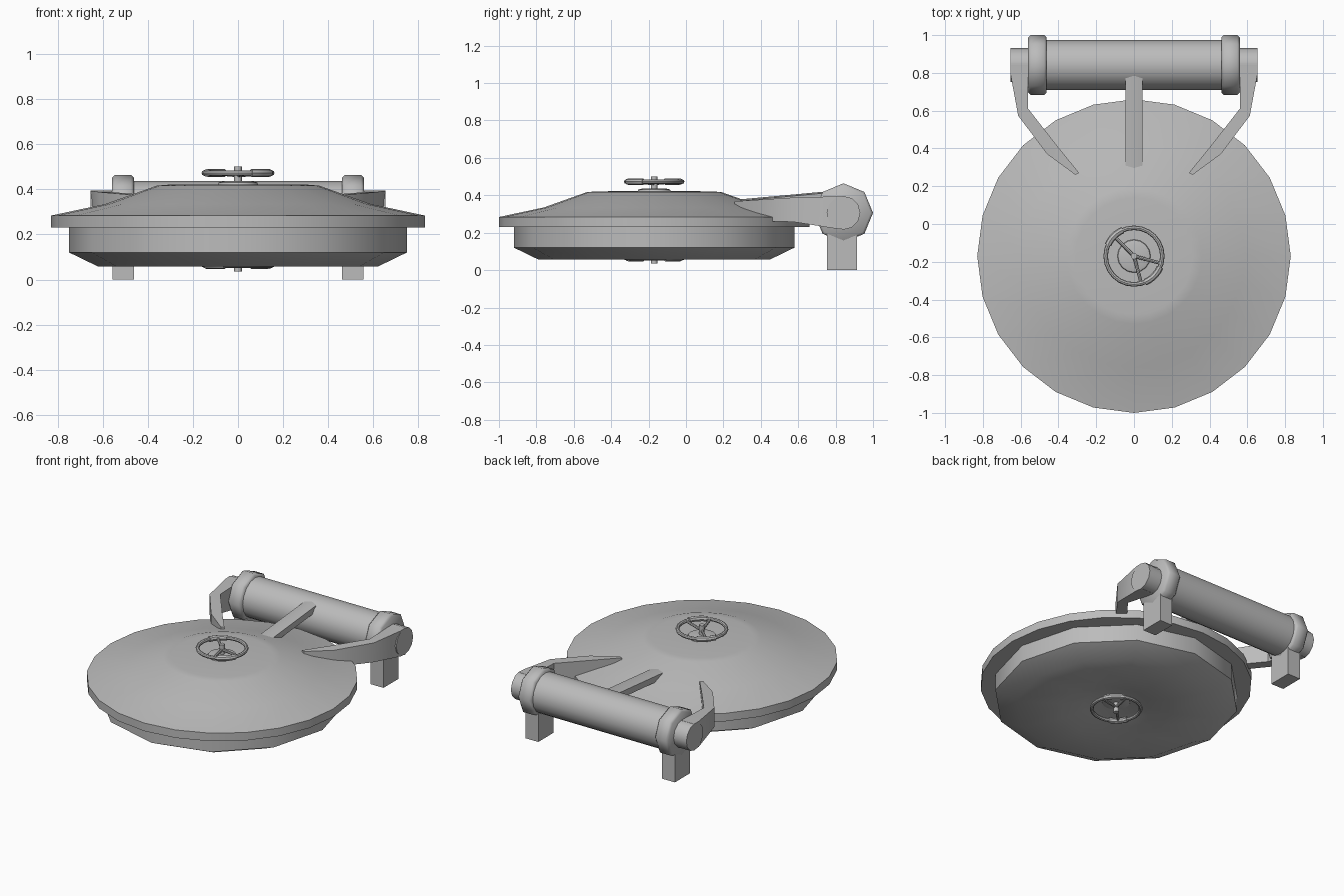
import bpy, bmesh, math
from mathutils import Matrix, Vector

cube = bpy.data.objects.get("Cube")
if cube:
    bpy.data.objects.remove(cube, do_unlink=True)

steel = bpy.data.materials.new("grey_steel")
steel.use_nodes = True
steel.diffuse_color = (0.5, 0.5, 0.5, 1)
steel.node_tree.nodes["Principled BSDF"].inputs["Base Color"].default_value = (0.5, 0.5, 0.5, 1)

HATCH = Vector((0, -0.17, 0))   # centre of the lid
HINGE = Vector((0, 0.842, 0.306))  # centre of the hinge barrel
TO_X = Matrix.Rotation(math.pi / 2, 4, "Y")


def finish(name, bm, matrix=Matrix(), angle=40):
    bm.transform(matrix)
    bmesh.ops.recalc_face_normals(bm, faces=bm.faces)
    mesh = bpy.data.meshes.new(name)
    bm.to_mesh(mesh)
    bm.free()
    mesh.materials.append(steel)
    obj = bpy.data.objects.new(name, mesh)
    bpy.context.collection.objects.link(obj)
    bpy.ops.object.select_all(action="DESELECT")
    obj.select_set(True)
    bpy.context.view_layer.objects.active = obj
    bpy.ops.object.shade_smooth_by_angle(angle=math.radians(angle))
    return obj


def loft(name, sections, matrix=Matrix(), angle=40):
    """Skin matching closed loops and cap both ends."""
    bm = bmesh.new()
    loops = [[bm.verts.new(p) for p in s] for s in sections]
    n = len(loops[0])
    for a, b in zip(loops, loops[1:]):
        for i in range(n):
            j = (i + 1) % n
            bm.faces.new((a[i], a[j], b[j], b[i]))
    bm.faces.new(loops[0])
    bm.faces.new(loops[-1])
    return finish(name, bm, matrix, angle)


def lathe(name, profile, sides, matrix=Matrix(), angle=40):
    """Turn (radius, height) pairs around z."""
    turns = [2 * math.pi * i / sides for i in range(sides)]
    rings = [[(r * math.cos(t), r * math.sin(t), z) for t in turns] for r, z in profile]
    return loft(name, rings, matrix, angle)


def box(name, size, centre):
    bm = bmesh.new()
    bmesh.ops.create_cube(bm, size=1)
    return finish(name, bm, Matrix.Translation(centre) @ Matrix.Diagonal((*size, 1)))


def rod(name, start, end, radius, matrix):
    start, end = Vector(start), Vector(end)
    way = end - start
    place = Matrix.Translation(start) @ way.to_track_quat("Z", "Y").to_matrix().to_4x4()
    return lathe(name, [(radius, 0), (radius, way.length)], 8, matrix @ place)


def tube_ring(name, major, minor, start, sweep, steps, matrix):
    """Bent round bar around z; a full sweep makes a ring."""
    sections = []
    for i in range(steps + 1):
        t = start + sweep * i / steps
        sections.append([((major + minor * math.cos(a)) * math.cos(t),
                          (major + minor * math.cos(a)) * math.sin(t),
                          minor * math.sin(a))
                         for a in (math.pi * k / 4 for k in range(8))])
    return loft(name, sections, matrix)


def hand_wheel(side, matrix):
    """Wheel with its rim centre at the local origin, shaft along z."""
    tube_ring(side + "_wheel_rim", 0.15, 0.012, 0, 2 * math.pi, 24, matrix)
    for label, deg in (("rear", 135), ("front", -45)):
        tube_ring(f"{side}_wheel_grip_{label}", 0.15, 0.018,
                  math.radians(deg - 22), math.radians(44), 5, matrix)
    for i, deg in enumerate((135, -15, -75)):
        t = math.radians(deg)
        rod(f"{side}_wheel_spoke_{i + 1}", (0, 0, -0.01),
            (0.15 * math.cos(t), 0.15 * math.sin(t), 0), 0.009, matrix)
    lathe(side + "_wheel_shaft", [(0.017, -0.07), (0.017, 0.028)], 12, matrix)
    lathe(side + "_wheel_base", [(0.09, -0.055), (0.085, -0.042), (0.06, -0.036)], 16, matrix)


# Lid: domed cover with a wide rim
lathe("lid_cover", [(0.7, 0.23), (0.83, 0.23), (0.83, 0.284), (0.59, 0.335),
                    (0.36, 0.417), (0.31, 0.421), (0.1, 0.423)],
      24, Matrix.Translation(HATCH))

# Plug under the lid, with a dished underside
lathe("lid_plug", [(0.75, 0.24), (0.75, 0.12), (0.62, 0.057), (0.34, 0.062),
                   (0.2, 0.09), (0.1, 0.108)],
      12, Matrix.Translation(HATCH), 50)

# Hand wheels above and below
hand_wheel("top", Matrix.Translation(HATCH + Vector((0, 0, 0.473))))
hand_wheel("bottom", Matrix.Translation(HATCH + Vector((0, 0, 0.064)))
           @ Matrix.Rotation(math.pi, 4, "X"))

# Hinge barrel
barrel = Matrix.Translation(HINGE) @ TO_X
lathe("hinge_barrel", [(0.132, -0.47), (0.132, 0.47)], 16, barrel)

# Middle strap from barrel to lid, with a raised ridge
strap = []
for y, low, high in ((0.285, 0.33, 0.378), (0.8, 0.375, 0.425)):
    strap.append([(-0.046, y, low), (0.046, y, low), (0.046, y, high - 0.008),
                  (0, y, high), (-0.046, y, high - 0.008)])
loft("middle_strap", strap, angle=20)

# Collars, feet, pins and side arms
for side, s in (("left", 1), ("right", -1)):
    lathe(side + "_collar", [(0.145, 0.462 * s), (0.158, 0.475 * s),
                             (0.158, 0.547 * s), (0.145, 0.56 * s)], 8, barrel, 50)
    box(side + "_foot", (0.095, 0.16, 0.26), (0.51 * s, 0.835, 0.13))
    lathe(side + "_hinge_pin", [(0.09, 0.54 * s), (0.09, 0.655 * s)], 12, barrel)
    arm = []
    # outer x, outer y, inner x, inner y, bottom, top
    for xo, yo, xi, yi, low, high in ((0.31, 0.26, 0.29, 0.27, 0.27, 0.368),
                                      (0.46, 0.37, 0.40, 0.405, 0.262, 0.375),
                                      (0.613, 0.573, 0.56, 0.61, 0.258, 0.388),
                                      (0.655, 0.8, 0.56, 0.8, 0.222, 0.394),
                                      (0.655, 0.85, 0.56, 0.85, 0.217, 0.395)):
        arm.append([(xo * s, yo, low), (xi * s, yi, low),
                    (xi * s, yi, high), (xo * s, yo, high)])
    loft(side + "_arm", arm, angle=30)
